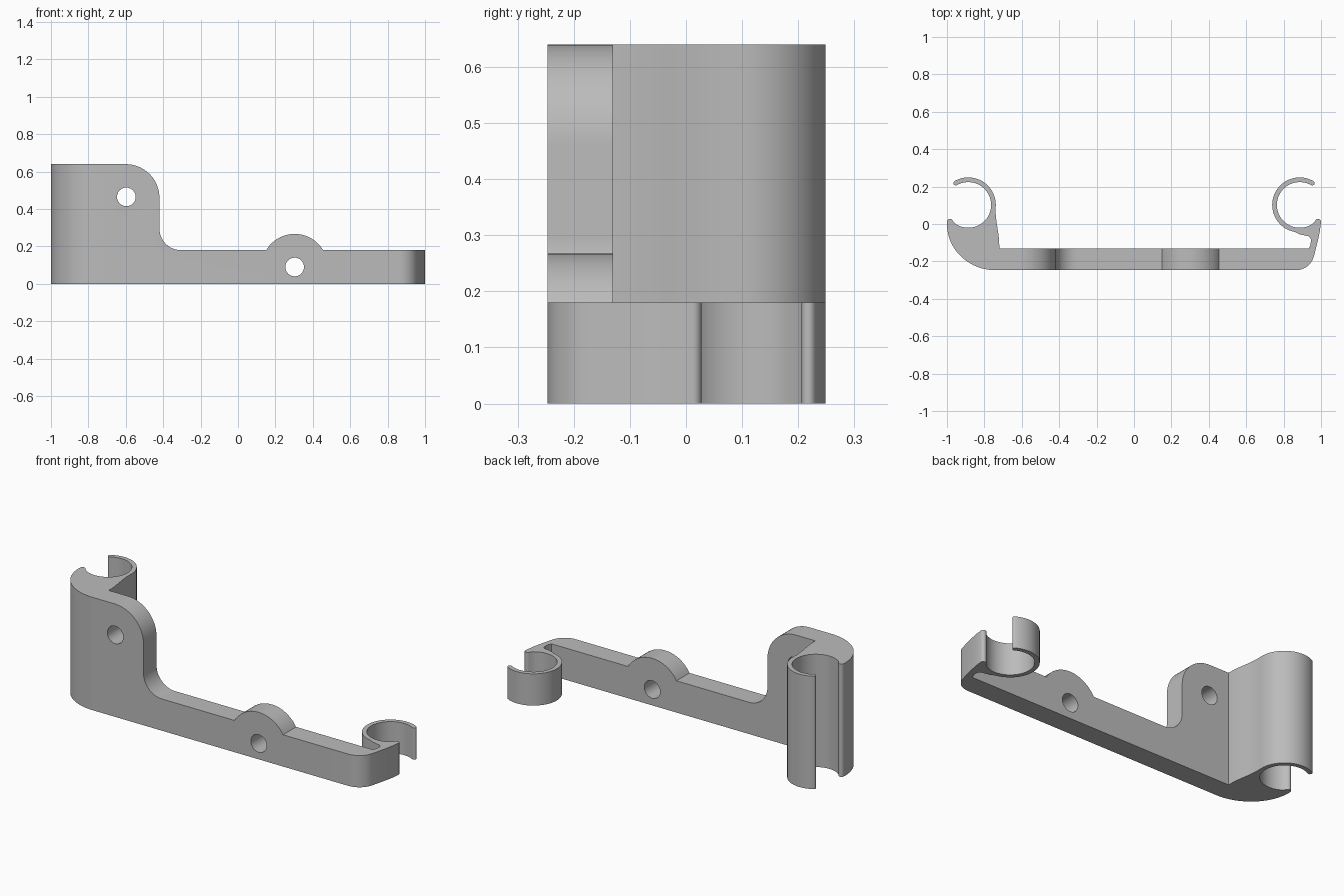
import bpy, bmesh
from math import sin, cos, radians

if "Cube" in bpy.data.objects:
    bpy.data.objects.remove(bpy.data.objects["Cube"])


def arc(cx, cy, rx, a0, a1, n=12, ry=None):
    """Points along an arc, angles in degrees."""
    ry = ry or rx
    angles = [radians(a0 + (a1 - a0) * i / n) for i in range(n + 1)]
    return [(cx + rx * cos(a), cy + ry * sin(a)) for a in angles]


def prism(name, points, low, high, along_z):
    """Closed profile extruded along z (plan) or along y (elevation)."""
    place = (lambda u, v, h: (u, v, h)) if along_z else (lambda u, v, h: (u, h, v))
    bm = bmesh.new()
    rings = [[bm.verts.new(place(u, v, h)) for u, v in points] for h in (low, high)]
    bm.faces.new(rings[0])
    bm.faces.new(rings[1])
    n = len(points)
    for i in range(n):
        j = (i + 1) % n
        bm.faces.new((rings[0][i], rings[0][j], rings[1][j], rings[1][i]))
    bmesh.ops.recalc_face_normals(bm, faces=bm.faces)
    mesh = bpy.data.meshes.new(name)
    bm.to_mesh(mesh)
    bm.free()
    obj = bpy.data.objects.new(name, mesh)
    bpy.context.collection.objects.link(obj)
    return obj


def cut(target, cutter, operation):
    bpy.context.view_layer.objects.active = target
    mod = target.modifiers.new("cut", 'BOOLEAN')
    mod.operation, mod.object, mod.solver = operation, cutter, 'EXACT'
    bpy.ops.object.modifier_apply(modifier=mod.name)
    bpy.data.objects.remove(cutter)


FRONT, BACK = -0.247, -0.13       # plate faces
CX, CY = 0.886, 0.102             # clip centre
INNER, OUTER = 0.122, 0.147       # clip radii
MID, LIP = 0.1345, 0.0125         # rounded clip ends
END = radians(60)
lip_x, lip_y = MID * cos(END), CY + MID * sin(END)

# Plan outline: front, right clip, back of plate, left clip
plan = arc(0.865, -0.147, 0.1, 270, 345)
plan += [(0.974, -0.125), (0.985, -0.08), (0.994, -0.035)]
plan += arc(0.984, 0.012, 0.016, 0, 150, 8)
plan += arc(CX, CY, INNER, -53, -300, 44)
plan += arc(CX + lip_x, lip_y, LIP, 240, 420, 8)[1:-1]
plan += arc(CX, CY, OUTER, 60, 260, 40)
plan += [(0.885, -0.055)]
plan += arc(0.922, -0.087, 0.024, 90, 0, 6)
plan += [(0.944, -0.11), (0.935, BACK), (-0.72, BACK)]
plan += [(-0.721, -0.085), (-0.727, -0.04), (-0.735, 0.01), (-0.74, 0.06)]
plan += arc(-CX, CY, OUTER, 0, 120, 24)
plan += arc(-CX - lip_x, lip_y, LIP, 120, 300, 8)[1:-1]
plan += arc(-CX, CY, INNER, 120, -127, 44)
plan += arc(-0.984, 0.012, 0.016, 30, 180, 8)
plan += arc(-0.74, 0, 0.26, 180, 270, 24, ry=-FRONT)[1:]

# Elevation outline: tall end with rounded shoulder, fillet, low bar with boss
elevation = [(-1.1, 0), (1.1, 0), (1.1, 0.18)]
elevation += arc(0.303, 0.09, 0.177, 30.6, 149.4, 24)
elevation += arc(-0.305, 0.295, 0.115, 270, 180, 14)
elevation += arc(-0.6, 0.46, 0.18, 0, 90, 16)
elevation += [(-1.1, 0.64)]

bracket = prism("clip_bracket", plan, -0.2, 0.9, True)
cut(bracket, prism("elevation_cutter", elevation, -0.5, 0.5, False), 'INTERSECT')

# Screw holes
for x, z in ((-0.597, 0.465), (0.303, 0.09)):
    hole = prism("hole_cutter", arc(x, z, 0.05, 0, 345, 23), -0.4, 0.0, False)
    cut(bracket, hole, 'DIFFERENCE')

# Grey plastic
grey = bpy.data.materials.new("grey plastic")
grey.use_nodes = True
colour = (0.5, 0.5, 0.5, 1)
grey.diffuse_color = colour
grey.node_tree.nodes["Principled BSDF"].inputs["Base Color"].default_value = colour
bracket.data.materials.clear()
bracket.data.materials.append(grey)
for face in bracket.data.polygons:
    face.material_index = 0

bpy.ops.object.select_all(action='DESELECT')
bracket.select_set(True)
bpy.context.view_layer.objects.active = bracket
bpy.ops.object.shade_smooth_by_angle(angle=radians(30))
